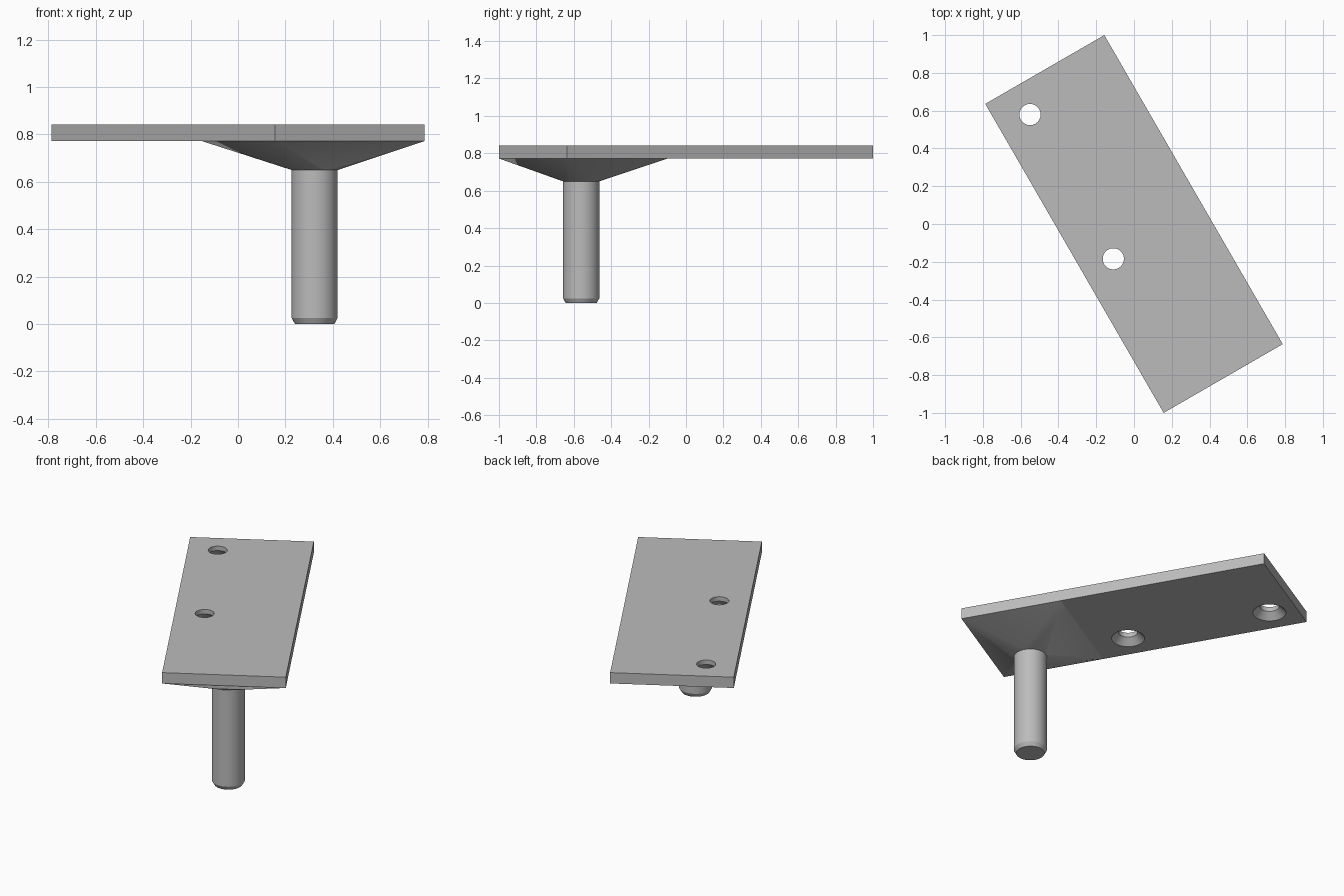
import bpy, bmesh
from math import radians, sin, cos, pi
from mathutils import Matrix

cube = bpy.data.objects.get("Cube")
if cube:
    bpy.data.objects.remove(cube, do_unlink=True)

# Sizes in the plate's own frame, which is turned about z
TURN = Matrix.Rotation(radians(30), 4, 'Z')
HALF_W, HALF_L = 0.364, 0.9445
Z_NECK, Z_UNDER, Z_TOP = 0.65, 0.772, 0.842
PEG_Y, PEG_R = -0.647, 0.097
NECK_END = -0.325
SIDES = 64

steel = bpy.data.materials.new("grey_metal")
steel.use_nodes = True
GREY = (0.5, 0.5, 0.5, 1)
steel.diffuse_color = GREY
steel.node_tree.nodes["Principled BSDF"].inputs["Base Color"].default_value = GREY


def finish(name, bm):
    """Turn a bmesh into a shaded, placed object."""
    bmesh.ops.recalc_face_normals(bm, faces=bm.faces)
    mesh = bpy.data.meshes.new(name)
    bm.to_mesh(mesh)
    bm.free()
    mesh.materials.append(steel)
    obj = bpy.data.objects.new(name, mesh)
    bpy.context.collection.objects.link(obj)
    obj.matrix_world = TURN
    return obj


def smooth(obj):
    bpy.ops.object.select_all(action='DESELECT')
    obj.select_set(True)
    bpy.context.view_layer.objects.active = obj
    bpy.ops.object.shade_smooth_by_angle(angle=radians(25))


def ring(bm, x, y, z, r):
    return [bm.verts.new((x + r * cos(2 * pi * i / SIDES),
                          y + r * sin(2 * pi * i / SIDES), z)) for i in range(SIDES)]


def turned(bm, x, y, profile):
    """Closed round solid from (radius, height) pairs."""
    rings = [ring(bm, x, y, z, r) for r, z in profile]
    for a, b in zip(rings, rings[1:]):
        for i in range(SIDES):
            j = (i + 1) % SIDES
            bm.faces.new((a[i], a[j], b[j], b[i]))
    bm.faces.new(rings[0])
    bm.faces.new(rings[-1])


# Flat plate
bm = bmesh.new()
bmesh.ops.create_cube(bm, size=1)
bmesh.ops.scale(bm, vec=(2 * HALF_W, 2 * HALF_L, Z_TOP - Z_UNDER), verts=bm.verts)
bmesh.ops.translate(bm, vec=(0, 0, (Z_TOP + Z_UNDER) / 2), verts=bm.verts)
plate = finish("plate", bm)

# Screw holes, countersunk from below
bm = bmesh.new()
for y in (0.777, -0.105):
    turned(bm, -0.187, y, [(0.107, Z_UNDER - 0.01), (0.056, Z_UNDER + 0.041),
                           (0.056, Z_TOP + 0.05)])
cutter = finish("hole_cutter", bm)
cutter.hide_render = True
cut = plate.modifiers.new("holes", 'BOOLEAN')
cut.operation = 'DIFFERENCE'
cut.solver = 'EXACT'
cut.object = cutter
bpy.context.view_layer.objects.active = plate
bpy.ops.object.modifier_apply(modifier=cut.name)
bpy.data.objects.remove(cutter, do_unlink=True)
smooth(plate)

# Neck flaring from the round peg to a rectangle under the plate
bm = bmesh.new()
ring(bm, 0, PEG_Y, Z_NECK, PEG_R)
for x in (-HALF_W, HALF_W):
    for y in (-HALF_L, NECK_END):
        bm.verts.new((x, y, Z_UNDER))
bmesh.ops.convex_hull(bm, input=bm.verts)
smooth(finish("flared_neck", bm))

# Round peg with a chamfered foot
bm = bmesh.new()
turned(bm, 0, PEG_Y, [(0.083, 0), (PEG_R, 0.025), (PEG_R, Z_NECK)])
smooth(finish("peg", bm))
